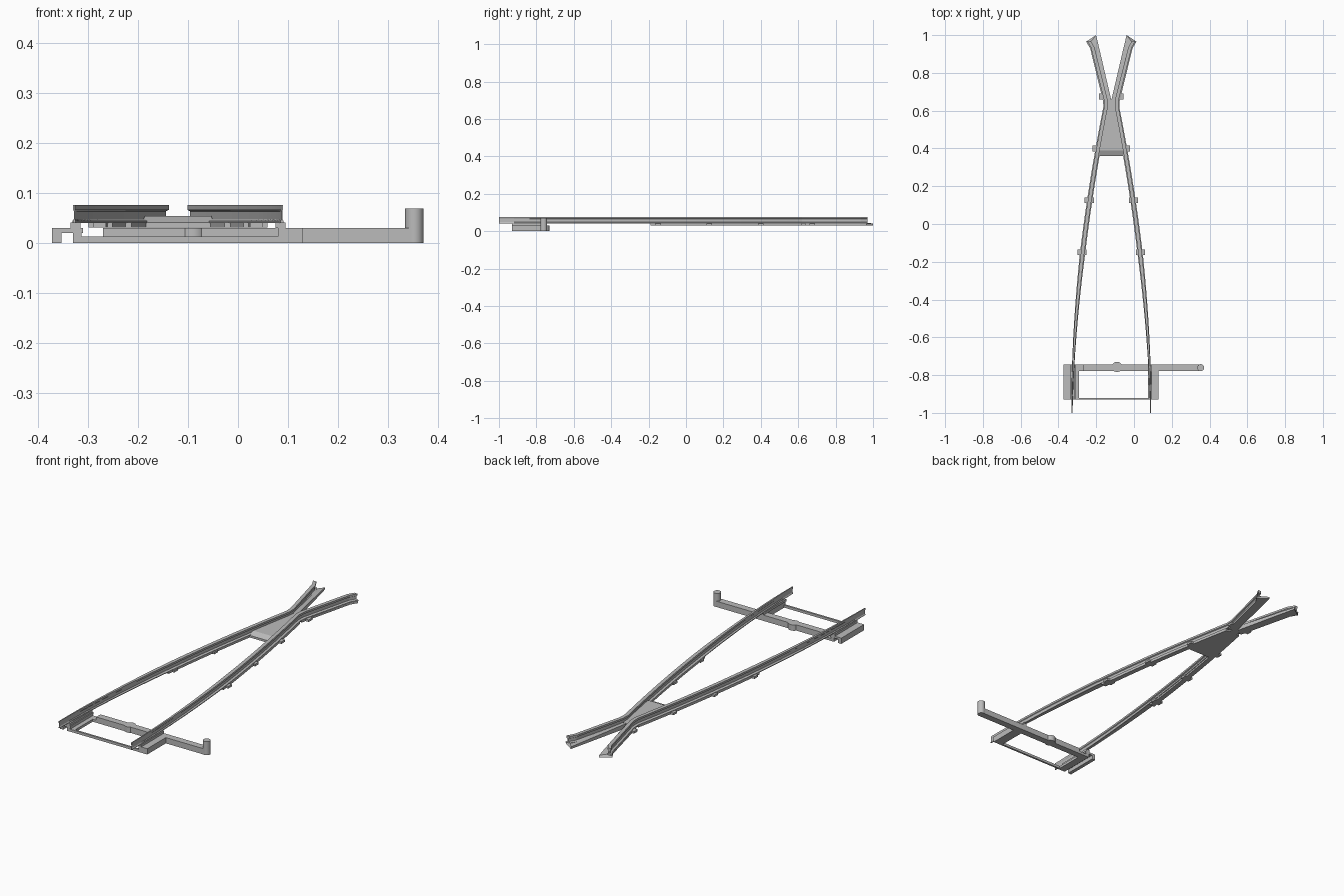
import bpy, bmesh, math

if "Cube" in bpy.data.objects:
    bpy.data.objects.remove(bpy.data.objects["Cube"])

steel = bpy.data.materials.new("steel_grey")
steel.use_nodes = True
steel.diffuse_color = (0.5, 0.5, 0.5, 1)
steel.node_tree.nodes["Principled BSDF"].inputs["Base Color"].default_value = (0.5, 0.5, 0.5, 1)

AXIS = -0.12  # centre line between the two rails


def finish(name, bm):
    bmesh.ops.recalc_face_normals(bm, faces=bm.faces)
    mesh = bpy.data.meshes.new(name)
    bm.to_mesh(mesh)
    bm.free()
    mesh.materials.append(steel)
    ob = bpy.data.objects.new(name, mesh)
    bpy.context.collection.objects.link(ob)
    return ob


def loft(name, sections):
    """Skin equal-length closed sections and cap both ends."""
    bm = bmesh.new()
    rings = [[bm.verts.new(p) for p in s] for s in sections]
    n = len(rings[0])
    for a, b in zip(rings, rings[1:]):
        for i in range(n):
            j = (i + 1) % n
            bm.faces.new((a[i], a[j], b[j], b[i]))
    bm.faces.new(rings[0])
    bm.faces.new(rings[-1])
    return finish(name, bm)


def box(name, x, y, z):
    return loft(name, [[(x[0], y[0], h), (x[1], y[0], h), (x[1], y[1], h), (x[0], y[1], h)]
                       for h in z])


def cylinder(name, x, y, r, z0, z1):
    ring = [(x + r * math.cos(i * math.tau / 24), y + r * math.sin(i * math.tau / 24))
            for i in range(24)]
    ob = loft(name, [[(px, py, h) for px, py in ring] for h in (z0, z1)])
    for p in ob.data.polygons:
        p.use_smooth = abs(p.normal.z) < 0.5
    ob.data.set_sharp_from_angle(angle=math.radians(40))


def curve(y):
    """Distance of the curved rail from the centre line."""
    return 0.208 - 0.18 * ((y + 1) / 1.62) ** 1.8


# Half of the I-shaped rail section: half width, height
half = [(0.014, 0.041), (0.014, 0.045), (0.004, 0.049),
        (0.004, 0.064), (0.0095, 0.067), (0.0095, 0.077)]
section = half + [(-w, z) for w, z in reversed(half)]

# Rail path: distance, y, width factor; ends in a kinked, flared wing
path = []
for k in range(21):
    y = -1 + 1.62 * k / 20
    path.append((curve(y), y, min(1, 0.2 + 0.95 * (y + 1))))
path += [(0.03, 0.66, 1), (0.099, 0.935, 1), (0.119, 0.97, 1)]

for side, label in ((-1, "right"), (1, "left")):
    def X(d):
        return AXIS + side * d

    loft(label + "_rail", [[(X(d + w * f), y, z) for w, z in section] for d, y, f in path])

    # Foot strip under the thick part of the rail
    foot = []
    for k in range(11):
        y = -0.19 + 0.81 * k / 10
        d = curve(y)
        foot.append([(X(d + w), y, z) for w, z in
                     ((-0.012, 0.031), (0.014, 0.031), (0.014, 0.042), (-0.012, 0.042))])
    loft(label + "_rail_foot", foot)

    # Floor of the flared wing, sloping down to its open end
    wing = []
    for inner, outer, yi, yo, top in ((0, 0.04, 0.655, 0.635, 0.055),
                                      (0.064, 0.112, 0.93, 0.93, 0.045),
                                      (0.081, 0.133, 1.0, 0.965, 0.042)):
        wing.append([(X(inner), yi, 0.031), (X(outer), yo, 0.031),
                     (X(outer), yo, 0.042), (X(outer - 0.025), yo, top), (X(inner), yi, top)])
    loft(label + "_wing_floor", wing)

    # Fastening clips
    for i, (d, y) in enumerate(((0.155, -0.15), (0.117, 0.125), (0.075, 0.4), (0.04, 0.675))):
        box(f"{label}_clip_{i + 1}", (X(d - 0.024 * (i < 2)), X(d + 0.024)),
            (y - 0.015, y + 0.015), (0.031, 0.042))

# Raised plate between the rails with a bevelled front edge
plate = []
for y, d, top in ((0.36, 0.072, 0.042), (0.39, 0.066, 0.055), (0.62, 0.025, 0.055), (0.66, 0.02, 0.055)):
    plate.append([(AXIS - d, y, 0.031), (AXIS + d, y, 0.031), (AXIS + d, y, top), (AXIS - d, y, top)])
loft("crossing_plate", plate)

# Sliding throw bar with its post and bump
box("throw_bar", (-0.27, 0.353), (-0.778, -0.743), (0, 0.03))
box("throw_bar_low_end", (-0.315, -0.27), (-0.778, -0.743), (0, 0.013))
cylinder("throw_bar_post", 0.353, -0.7605, 0.0185, 0, 0.07)
cylinder("throw_bar_bump", -0.09, -0.757, 0.027, 0, 0.03)

# Frame around the rail tips
box("front_tie", (-0.315, 0.09), (-0.93, -0.92), (0, 0.013))
box("inner_arm", (-0.315, -0.29), (-0.93, -0.77), (0, 0.013))
box("left_bracket", (0.08, 0.13), (-0.93, -0.743), (0, 0.03))
box("right_bracket_top", (-0.372, -0.31), (-0.93, -0.743), (0.02, 0.03))
box("right_bracket_outer_leg", (-0.372, -0.353), (-0.93, -0.743), (0, 0.02))
box("right_bracket_inner_leg", (-0.33, -0.313), (-0.93, -0.743), (0, 0.02))

# Pads that carry the rail tips
for label, x in (("right", -0.325), ("left", 0.085)):
    box(label + "_tip_pad", (x - 0.01, x + 0.01), (-0.93, -0.743), (0.03, 0.042))
